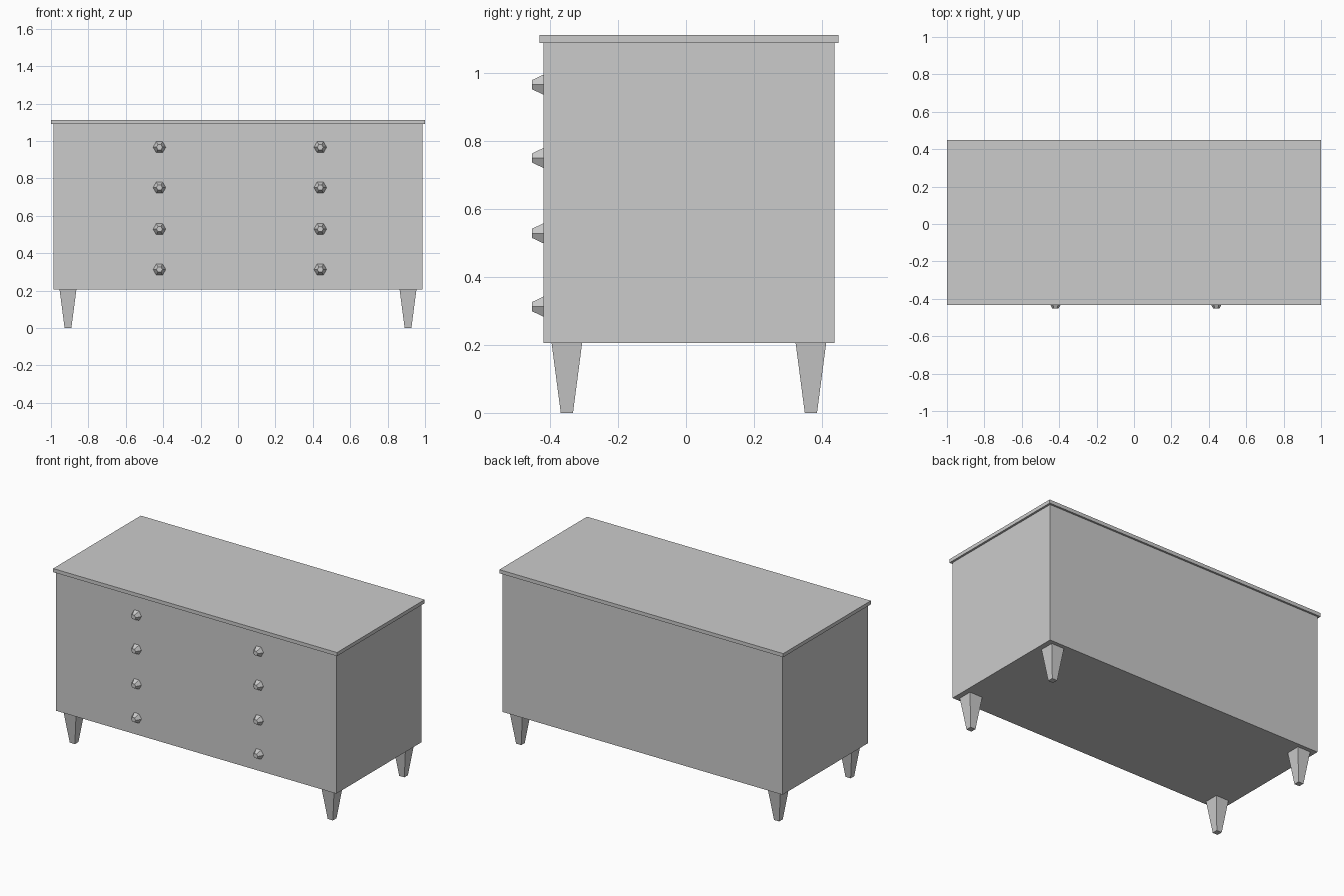
import bpy, bmesh, math
from mathutils import Matrix

if "Cube" in bpy.data.objects:
    bpy.data.objects.remove(bpy.data.objects["Cube"])

# single flat grey
grey = bpy.data.materials.new("plain_grey")
grey.diffuse_color = (0.6, 0.6, 0.6, 1.0)
grey.use_nodes = True
grey.node_tree.nodes["Principled BSDF"].inputs["Base Color"].default_value = grey.diffuse_color


def finish(name, bm):
    bmesh.ops.recalc_face_normals(bm, faces=bm.faces)
    mesh = bpy.data.meshes.new(name)
    bm.to_mesh(mesh)
    bm.free()
    mesh.materials.append(grey)
    obj = bpy.data.objects.new(name, mesh)
    bpy.context.collection.objects.link(obj)
    return obj


def box(name, x0, x1, y0, y1, z0, z1):
    bm = bmesh.new()
    bmesh.ops.create_cube(bm, size=1)
    bmesh.ops.scale(bm, vec=(x1 - x0, y1 - y0, z1 - z0), verts=bm.verts)
    bmesh.ops.translate(bm, vec=((x0 + x1) / 2, (y0 + y1) / 2, (z0 + z1) / 2), verts=bm.verts)
    return finish(name, bm)


def taper(name, sides, r_base, r_tip, depth, matrix):
    # frustum along local z, base at -depth/2 and tip at +depth/2
    bm = bmesh.new()
    bmesh.ops.create_cone(bm, cap_ends=True, segments=sides, radius1=r_base,
                          radius2=r_tip, depth=depth, matrix=matrix)
    return finish(name, bm)


# cabinet and overhanging top
box("cabinet_body", -0.987, 0.987, -0.42, 0.438, 0.206, 1.09)
box("top_board", -1.0, 1.0, -0.432, 0.45, 1.09, 1.113)

# four square tapered legs
leg_h = 0.206
for side, x in (("left", -0.909), ("right", 0.909)):
    for end, y in (("front", -0.351), ("back", 0.368)):
        turn = Matrix.Rotation(math.radians(45), 4, 'Z')
        taper(f"{end}_{side}_leg", 4, 0.018 * math.sqrt(2), 0.045 * math.sqrt(2), leg_h,
              Matrix.Translation((x, y, leg_h / 2)) @ turn)

# hexagonal drawer knobs, two columns of four, narrowing towards the front
knob_d = 0.033
for side, x in (("left", -0.42), ("right", 0.44)):
    for row, z in enumerate((0.313, 0.529, 0.751, 0.967), 1):
        # local z points to -y, a hexagon corner points up
        turn = Matrix.Rotation(math.radians(90), 4, 'X') @ Matrix.Rotation(math.radians(30), 4, 'Z')
        knob = taper(f"{side}_knob_{row}", 6, 0.034, 0.016, knob_d,
                     Matrix.Translation((x, -0.42 - knob_d / 2, z)) @ turn)
